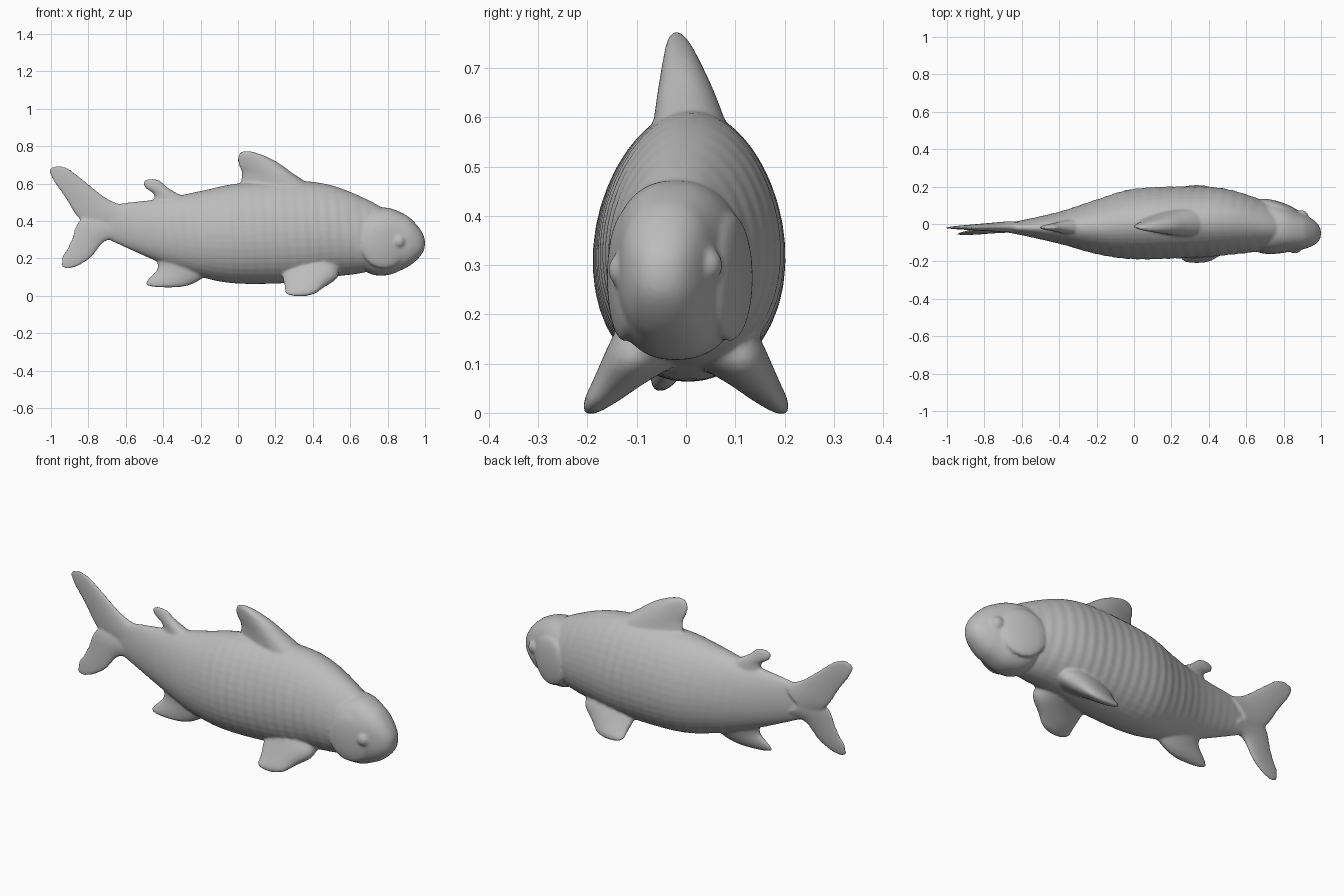
import bpy
import bmesh
import math
from mathutils import Vector

cube = bpy.data.objects.get("Cube")
if cube:
    bpy.data.objects.remove(cube, do_unlink=True)

grey = bpy.data.materials.new("fish_grey")
grey.use_nodes = True
colour = (0.5, 0.5, 0.5, 1)
grey.diffuse_color = colour
grey.node_tree.nodes["Principled BSDF"].inputs["Base Color"].default_value = colour
SIDE = Vector((0, 1, 0))
parts = []


def finish(bm, name):
    """Turn a bmesh into a smooth grey object."""
    bmesh.ops.recalc_face_normals(bm, faces=bm.faces)
    mesh = bpy.data.meshes.new(name)
    bm.to_mesh(mesh)
    bm.free()
    mesh.materials.append(grey)
    mesh.shade_smooth()
    obj = bpy.data.objects.new(name, mesh)
    bpy.context.collection.objects.link(obj)
    parts.append(obj)
    return obj


def blend(rows, t):
    """Smooth curve through evenly weighted rows, t from start to end."""
    last = len(rows) - 1
    span = min(int(t * last), last - 1)
    u = t * last - span
    before, start, end, after = (
        rows[max(0, min(last, span + offset))] for offset in (-1, 0, 1, 2))
    return [q + u / 2 * (r - p + u * (2 * p - 5 * q + 4 * r - w + u * (3 * (q - r) + w - p)))
            for p, q, r, w in zip(before, start, end, after)]


def loft(name, rows, cap, normal=SIDE, skew=0.0, ripple=0.0, power=1.0, count=50, sides=40):
    """Rounded rings between two edges; the part past cap closes to a round tip."""
    bm = bmesh.new()
    rings = []
    for i in range(count + 1):
        t = math.sin(math.pi / 2 * i / count)
        ax, az, bx, bz, y, thick = blend(rows, t)
        past = max(0, (t - cap) / (1 - cap))
        shrink = max(0.02, math.sqrt(max(0, 1 - past * past)))
        a, b = Vector((ax, y, az)), Vector((bx, y, bz))
        middle, half = (a + b) / 2, (b - a) / 2 * shrink
        ring = []
        for k in range(sides):
            angle = math.tau * k / sides
            c, s = (math.copysign(abs(v) ** power, v)
                    for v in (math.cos(angle), math.sin(angle)))
            ridge = 1 + ripple * math.sin(ax * 110 + 2 * c)
            depth = thick * shrink * s * (1 + skew * c) * ridge
            ring.append(bm.verts.new(middle + half * c + normal * depth))
        rings.append(ring)
    for ring, following in zip(rings, rings[1:]):
        for k in range(sides):
            n = (k + 1) % sides
            bm.faces.new((ring[k], ring[n], following[n], following[k]))
    bm.faces.new(rings[0])
    bm.faces.new(rings[-1])
    return finish(bm, name)


def trunk(name, rows, cap, **options):
    """Rows hold x, bottom, top, sideways shift and half width."""
    upright = [(x, low, x, high, y, width) for x, low, high, y, width in rows]
    return loft(name, upright, cap, **options)


def fin(name, edges, thick, root_y, tip_y, normal=SIDE, skew=0.2):
    """Edges hold trailing x, z and leading x, z; the fin thins and leans to its tip."""
    rows = []
    for i, edge in enumerate(edges):
        t = i / (len(edges) - 1)
        rows.append((*edge, root_y + (tip_y - root_y) * t, thick * (1 - 0.8 * t)))
    loft(name, rows, 0.8, normal=normal, skew=skew)


def ball(name, centre, size, turn=0.0):
    bm = bmesh.new()
    bmesh.ops.create_uvsphere(bm, u_segments=32, v_segments=20, radius=1)
    obj = finish(bm, name)
    obj.location, obj.scale, obj.rotation_euler.z = centre, size, turn


# Body with faint scale ridges, fuller towards the belly
fish = trunk("fish", [
    (-.8, .35, .45, -.02, .01),
    (-.65, .28, .49, -.02, .03),
    (-.4, .17, .52, -.02, .085),
    (-.2, .1, .56, -.015, .145),
    (0, .065, .6, 0, .187),
    (.3, .07, .615, .01, .19),
    (.5, .1, .59, .01, .175),
    (.7, .13, .51, -.01, .13),
    (.85, .2, .42, -.03, .07),
], cap=.95, skew=-.1, ripple=.01, count=200)

# Head overlapping the front of the body
trunk("head", [
    (.62, .2, .4, -.01, .12),
    (.7, .12, .46, -.015, .14),
    (.8, .11, .47, -.025, .125),
    (.9, .15, .43, -.04, .095),
    (1, .2, .36, -.05, .07),
], cap=.75, power=.85)

# Gill covers and eyes
ball("right_gill_cover", (.78, -.125, .275), (.125, .032, .13), .13)
ball("left_gill_cover", (.77, .09, .275), (.12, .03, .13), -.3)
ball("right_eye", (.86, -.122, .29), (.038, .036, .038))
ball("left_eye", (.895, .04, .3), (.038, .034, .038))

# Fins along the back
fin("dorsal_fin", [
    (0, .56, .42, .57),
    (.02, .65, .3, .65),
    (0, .71, .2, .72),
    (0, .775, .08, .775),
], thick=.072, root_y=.01, tip_y=-.02, skew=.5)
fin("rear_dorsal_fin", [
    (-.46, .48, -.24, .51),
    (-.45, .54, -.33, .55),
    (-.5, .58, -.39, .59),
    (-.51, .625, -.42, .625),
], thick=.04, root_y=-.015, tip_y=-.02)

# Tail lobes
fin("upper_tail_lobe", [
    (-.74, .34, -.6, .48),
    (-.85, .41, -.7, .52),
    (-.93, .53, -.84, .63),
    (-1.04, .68, -.93, .705),
], thick=.03, root_y=-.015, tip_y=-.02)
fin("lower_tail_lobe", [
    (-.74, .43, -.6, .3),
    (-.85, .4, -.71, .29),
    (-.9, .28, -.79, .2),
    (-.97, .17, -.9, .13),
], thick=.03, root_y=-.015, tip_y=-.055)

# Fin under the belly
fin("anal_fin", [
    (-.45, .23, -.12, .15),
    (-.43, .15, -.18, .1),
    (-.48, .09, -.25, .06),
    (-.51, .05, -.34, .04),
], thick=.06, root_y=-.02, tip_y=-.055)

# Paired fins, mirrored across the body
for name, side in (("left", 1), ("right", -1)):
    fin(name + "_pectoral_fin", [
        (.23, .14, .54, .14),
        (.24, .09, .53, .1),
        (.25, .04, .46, .05),
        (.25, 0, .4, 0),
    ], thick=.07, root_y=.08 * side, tip_y=.205 * side,
        normal=Vector((0, .74 * side, .67)))

# Fuse the parts into one skin with soft joints
bpy.context.view_layer.update()
bpy.ops.object.select_all(action="DESELECT")
for part in parts:
    part.select_set(True)
bpy.context.view_layer.objects.active = fish
bpy.ops.object.join()
skin = fish.modifiers.new("skin", "REMESH")
skin.mode = "VOXEL"
skin.voxel_size = 0.007
skin.use_smooth_shade = True
soften = fish.modifiers.new("soften", "SMOOTH")
soften.factor = 0.5
soften.iterations = 8
